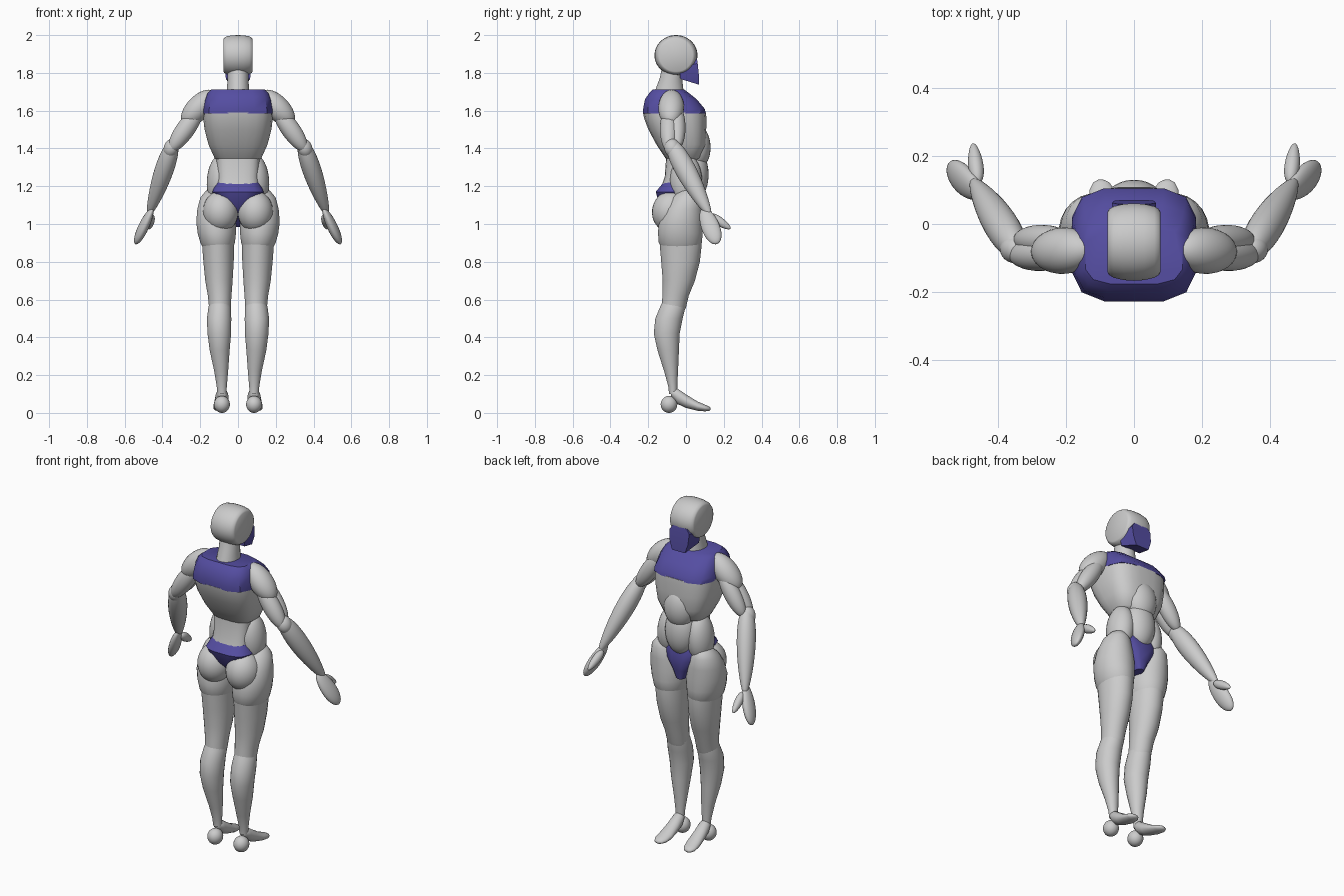
import bpy, bmesh, math
from mathutils import Vector, Matrix

blue = bpy.data.materials.new("blue")
blue.diffuse_color = (0.09, 0.075, 0.36, 1)


def finish(name, bm, mirror=False, mat=None, angle=40):
    bmesh.ops.recalc_face_normals(bm, faces=bm.faces[:])
    me = bpy.data.meshes.new(name)
    bm.to_mesh(me)
    bm.free()
    ob = bpy.data.objects.new(name, me)
    bpy.context.collection.objects.link(ob)
    if mat:
        me.materials.append(mat)
    if mirror:
        m = ob.modifiers.new("mirror", 'MIRROR')
        m.use_mirror_merge = False
    bpy.ops.object.select_all(action='DESELECT')
    ob.select_set(True)
    bpy.context.view_layer.objects.active = ob
    bpy.ops.object.shade_smooth_by_angle(angle=math.radians(angle))
    return ob


def loft(name, rings, axis=2, n=24, p=2.0, **kw):
    """Superellipse rings (position, centre1, centre2, radius1, radius2) along one axis."""
    bm = bmesh.new()
    loops = []
    for t, c1, c2, r1, r2 in rings:
        loop = []
        for i in range(n):
            a = 2 * math.pi * (i + 0.5) / n
            c, s = math.cos(a), math.sin(a)
            co = [c1 + r1 * math.copysign(abs(c) ** (2 / p), c),
                  c2 + r2 * math.copysign(abs(s) ** (2 / p), s)]
            co.insert(axis, t)
            loop.append(bm.verts.new(co))
        loops.append(loop)
    for a, b in zip(loops, loops[1:]):
        for i in range(n):
            j = (i + 1) % n
            bm.faces.new((a[i], a[j], b[j], b[i]))
    bm.faces.new(loops[0])
    bm.faces.new(loops[-1])
    return finish(name, bm, **kw)


def blob(name, a, b, ru, rv, taper=0.0, mirror=True, **kw):
    """Ellipsoid with its poles at a and b, optionally thinner towards b."""
    a, b = Vector(a), Vector(b)
    w = (b - a).normalized()
    u = Vector((1, 0, 0))
    u = (u - w * u.dot(w)).normalized()
    v = w.cross(u)
    h = (b - a).length / 2
    bm = bmesh.new()
    bmesh.ops.create_uvsphere(bm, u_segments=28, v_segments=18, radius=1)
    for q in bm.verts:
        x, y, z = q.co
        k = 1 - taper * z
        q.co = (a + b) / 2 + u * x * ru * k + v * y * rv * k + w * z * h
    return finish(name, bm, mirror, **kw)


# Head: sphere with flattened sides
loft("head", [(-.078, -.053, 1.893, .088, .086), (-.073, -.053, 1.893, .097, .093),
              (-.06, -.053, 1.893, .105, .101), (-.03, -.053, 1.893, .112, .106),
              (0, -.053, 1.893, .114, .107), (.03, -.053, 1.893, .112, .106),
              (.06, -.053, 1.893, .105, .101), (.073, -.053, 1.893, .097, .093),
              (.078, -.053, 1.893, .088, .086)], axis=0, n=40)

# Jaw: faceted wedge
bm = bmesh.new()
for x, y, z in [(.07, -.035, 1.83), (.064, -.03, 1.768), (.042, .07, 1.737),
                (.06, .068, 1.79), (.064, .062, 1.85), (.045, .058, 1.876)]:
    for s in (-1, 1):
        bm.verts.new((s * x, y, z))
bmesh.ops.convex_hull(bm, input=bm.verts[:])
finish("jaw", bm, mat=blue, angle=25)

loft("neck", [(1.66, 0, -.09, .066, .085), (1.71, 0, -.088, .06, .075),
              (1.77, 0, -.08, .055, .06), (1.84, 0, -.07, .055, .055)])

# Torso
loft("upper_chest", [(1.585, 0, -.061, .186, .169), (1.61, 0, -.064, .185, .166),
                     (1.66, 0, -.08, .176, .14), (1.695, 0, -.09, .163, .105),
                     (1.712, 0, -.093, .145, .085)], n=12, p=3.6, mat=blue)
loft("ribcage", [(1.335, 0, -.02, .105, .075), (1.35, 0, -.015, .125, .095),
                 (1.42, 0, -.025, .157, .132), (1.5, 0, -.046, .178, .154),
                 (1.56, 0, -.057, .185, .166), (1.59, 0, -.061, .186, .168)], n=24, p=3.0)
blob("upper_belly", (0, .05, 1.53), (0, .06, 1.29), .092, .075, mirror=False)
blob("lower_belly", (0, .045, 1.40), (0, .05, 1.13), .09, .072, mirror=False)
loft("lower_back", [(1.17, 0, -.04, .115, .1), (1.25, 0, -.035, .11, .078),
                    (1.36, 0, -.03, .115, .075)], p=3)
blob("oblique", (.085, .0, 1.37), (.105, .0, 1.09), .07, .085)
loft("pelvis", [(.985, 0, .02, .025, .05), (1.04, 0, -.005, .055, .085),
                (1.1, 0, -.025, .1, .115), (1.17, 0, -.045, .138, .117),
                (1.22, 0, -.035, .115, .085)], n=16, p=3, mat=blue)

# Hips and legs
blob("glute", (.092, -.07, 1.175), (.092, -.09, .955), .094, .1)
loft("hip", [(1.19, .125, .02, .015, .02), (1.175, .126, .015, .045, .05),
             (1.14, .127, .005, .073, .08), (1.08, .122, -.015, .094, .103),
             (1.01, .116, -.028, .106, .118), (.95, .112, -.03, .102, .119),
             (.9, .108, -.03, .092, .115), (.875, .106, -.03, .08, .1)], mirror=True)
loft("thigh", [(.93, .106, -.03, .088, .113), (.88, .105, -.028, .085, .111),
               (.8, .103, -.029, .081, .103), (.7, .101, -.038, .073, .086),
               (.62, .097, -.055, .063, .07), (.56, .096, -.065, .058, .066),
               (.52, .096, -.075, .056, .058)], mirror=True)
loft("shin", [(.6, .096, -.06, .05, .06), (.56, .097, -.07, .06, .068),
              (.5, .1, -.09, .065, .073), (.42, .099, -.102, .063, .069),
              (.33, .097, -.094, .053, .057), (.22, .089, -.079, .037, .037),
              (.14, .086, -.07, .027, .024), (.1, .085, -.068, .024, .022)], mirror=True)

# Feet
blob("heel", (.085, -.09, .09), (.085, -.09, 0), .042, .044)
loft("foot", [(-.08, .085, .105, .018, .015), (-.07, .085, .103, .026, .027),
              (-.045, .085, .088, .034, .041), (0, .087, .062, .037, .036),
              (.06, .09, .036, .041, .025), (.1, .094, .026, .037, .018),
              (.122, .096, .022, .024, .012), (.13, .097, .021, .008, .005)],
     axis=1, mirror=True, angle=60)

# Arms
blob("shoulder", (.125, -.075, 1.7), (.29, -.082, 1.53), .064, .068)
blob("biceps", (.19, -.05, 1.63), (.345, -.045, 1.4), .047, .045)
blob("triceps", (.195, -.09, 1.62), (.36, -.09, 1.385), .05, .048)
blob("elbow", (.335, -.08, 1.45), (.37, -.065, 1.355), .04, .042)
blob("forearm", (.335, -.09, 1.45), (.475, .13, 1.04), .048, .053, taper=.3)
blob("palm", (.452, .09, 1.085), (.543, .165, .895), .027, .048, taper=-.1)
blob("thumb", (.458, .12, 1.05), (.472, .236, .975), .022, .024, taper=.2)
